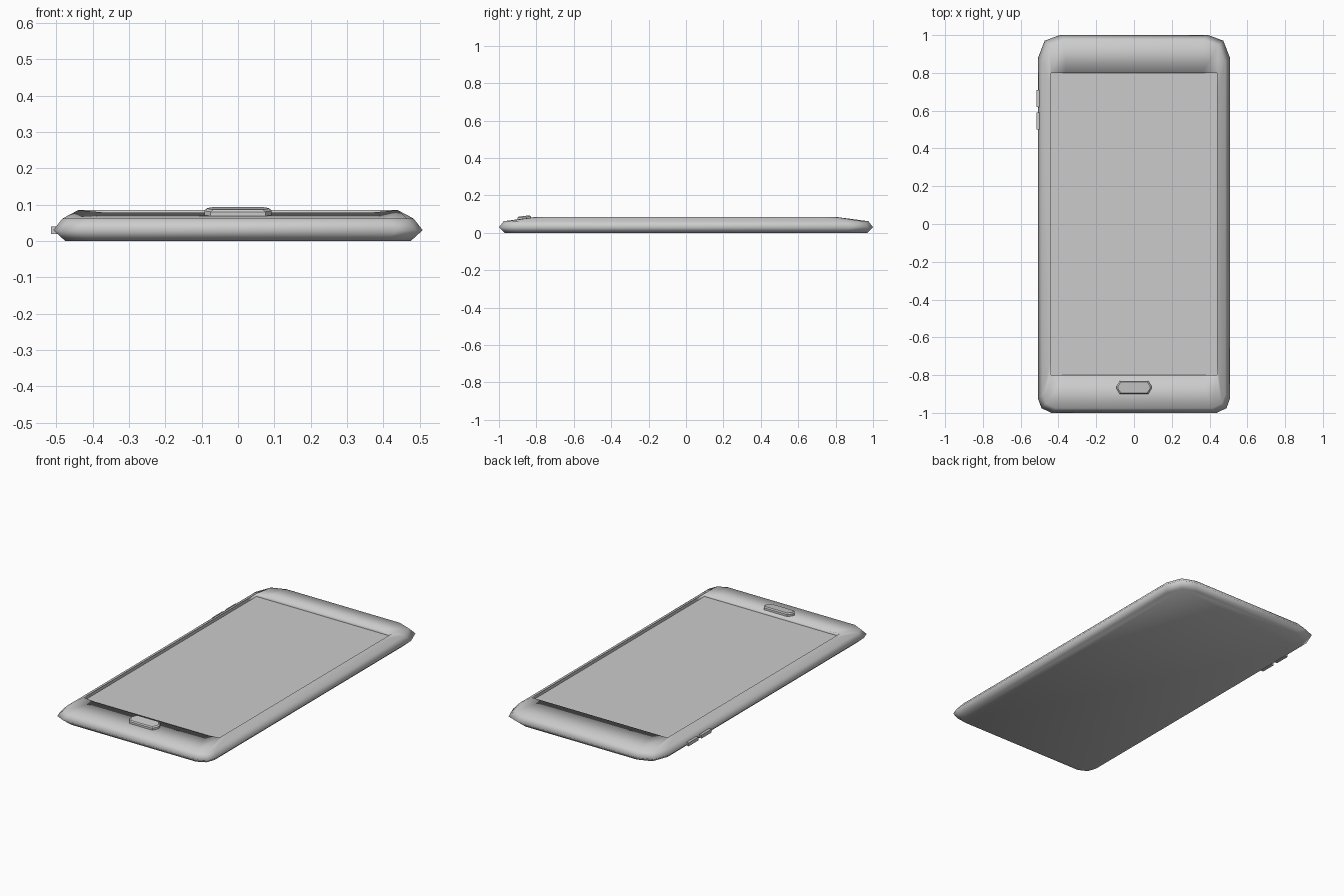
import bpy, bmesh, math

cube = bpy.data.objects.get("Cube")
if cube:
    bpy.data.objects.remove(cube)

grey = bpy.data.materials.new("light grey")
grey.use_nodes = True
color = (0.6, 0.6, 0.6, 1)
grey.diffuse_color = color
grey.node_tree.nodes["Principled BSDF"].inputs["Base Color"].default_value = color


def loft(name, rings, cap_end=True, smooth=None):
    """Join rings of equal length, bottom to top, and cap the ends."""
    bm = bmesh.new()
    loops = [[bm.verts.new(p) for p in ring] for ring in rings]
    n = len(loops[0])
    for low, high in zip(loops, loops[1:]):
        for i in range(n):
            j = (i + 1) % n
            bm.faces.new((low[i], low[j], high[j], high[i]))
    bm.faces.new(loops[0][::-1])
    if cap_end:
        bm.faces.new(loops[-1])
    mesh = bpy.data.meshes.new(name)
    bm.to_mesh(mesh)
    bm.free()
    mesh.materials.append(grey)
    obj = bpy.data.objects.new(name, mesh)
    bpy.context.collection.objects.link(obj)
    if smooth:
        bpy.ops.object.select_all(action="DESELECT")
        obj.select_set(True)
        bpy.context.view_layer.objects.active = obj
        bpy.ops.object.shade_smooth_by_angle(angle=math.radians(smooth))
    return obj


def outline(x, y, z, back, front):
    """Rectangle with three points per corner; back and front give each cut."""
    bx, by, bmx, bmy = back
    fx, fy, fmx, fmy = front
    right = [(x - fx, -y), (x - fmx, -y + fmy), (x, -y + fy),
             (x, y - by), (x - bmx, y - bmy), (x - bx, y)]
    pts = right + [(-px, py) for px, py in reversed(right)]
    return [(px, py, z) for px, py in pts]


# Body: underside, widest rim, shoulder, then the lip of the screen recess
back_cut, front_cut = (0.115, 0.12, 0.035, 0.03), (0.07, 0.075, 0.018, 0.025)
square = (0.08, 0.08, 0, 0)
lip = outline(0.44, 0.8, 0.085, square, square)
lip = [(x, y, 0.078 if y < -0.79 and abs(x) < 0.4 else z) for x, y, z in lip]
floor = outline(0.44, 0.8, 0.066, square, square)
loft("body", [
    outline(0.475, 0.97, 0, back_cut, front_cut),
    outline(0.508, 1.0, 0.03, back_cut, front_cut),
    outline(0.483, 0.975, 0.062, back_cut, front_cut),
    lip, floor], cap_end=False, smooth=100)

# Screen panel filling the recess floor
w, h = 0.44, 0.8
loft("screen", [[(-w, -h, z), (w, -h, z), (w, h, z), (-w, h, z)]
                for z in (0.06, 0.067)])


# Home button, tilted to follow the lower slope
def button_ring(sx, sy, lift):
    half = [(0.075, -0.035), (0.092, -0.008), (0.092, 0.008), (0.075, 0.035)]
    pts = half + [(-x, y) for x, y in reversed(half)]
    return [(x * sx, -0.865 + y * sy, 0.078 + lift + 0.1 * y) for x, y in pts]


loft("home_button", [button_ring(1, 1, -0.012), button_ring(1, 1, 0.006),
                     button_ring(0.92, 0.85, 0.012)])

# Volume buttons on the right edge
for name, y in (("volume_up_button", 0.665), ("volume_down_button", 0.545)):
    x0, x1, d = -0.515, -0.495, 0.045
    loft(name, [[(x0, y - d, z), (x1, y - d, z), (x1, y + d, z), (x0, y + d, z)]
                for z in (0.02, 0.04)])
